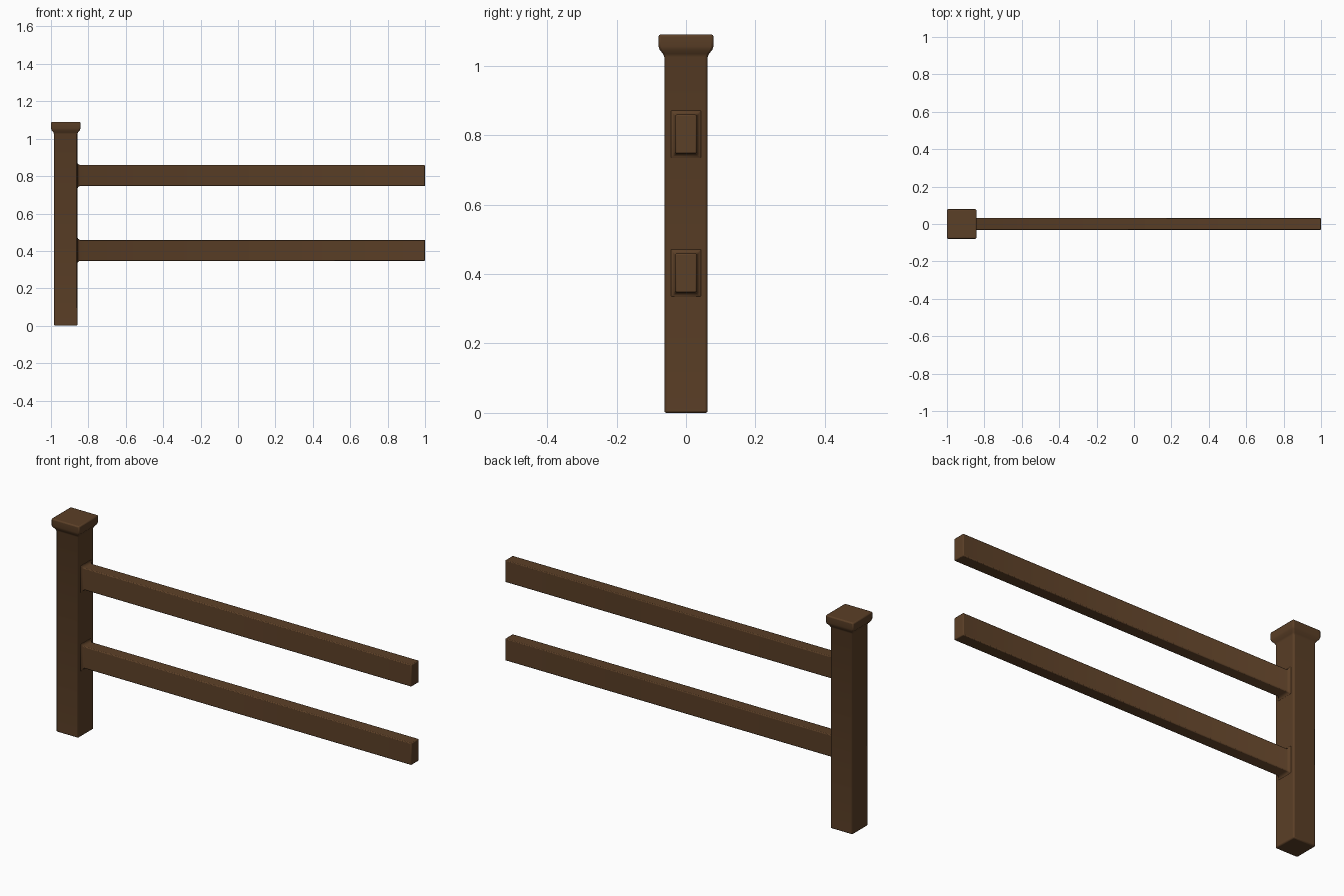
import bpy
import bmesh
import math
from mathutils import Matrix, Vector

cube = bpy.data.objects.get("Cube")
if cube:
    bpy.data.objects.remove(cube, do_unlink=True)

# Dark brown wood
wood = bpy.data.materials.new("dark_wood")
wood.use_nodes = True
colour = (0.105, 0.05, 0.02, 1)
wood.diffuse_color = colour
shader = wood.node_tree.nodes["Principled BSDF"]
shader.inputs["Base Color"].default_value = colour
shader.inputs["Roughness"].default_value = 0.8


def beam(name, rings, matrix, bevel):
    """Loft rectangular rings (half width, half depth, height) into a closed beam."""
    bm = bmesh.new()
    loops = [[bm.verts.new((sx * w, sy * d, h))
              for sx, sy in ((-1, -1), (1, -1), (1, 1), (-1, 1))]
             for w, d, h in rings]
    for low, high in zip(loops, loops[1:]):
        for i in range(4):
            j = (i + 1) % 4
            bm.faces.new((low[i], low[j], high[j], high[i]))
    bm.faces.new(loops[0][::-1])
    bm.faces.new(loops[-1])
    bm.transform(matrix)
    bmesh.ops.recalc_face_normals(bm, faces=bm.faces)
    mesh = bpy.data.meshes.new(name)
    bm.to_mesh(mesh)
    bm.free()
    mesh.materials.append(wood)
    obj = bpy.data.objects.new(name, mesh)
    bpy.context.collection.objects.link(obj)

    # Softened edges
    mod = obj.modifiers.new("soft_edges", "BEVEL")
    mod.width = bevel
    mod.segments = 2
    mod.limit_method = "ANGLE"
    mod.angle_limit = math.radians(50)
    bpy.ops.object.select_all(action="DESELECT")
    obj.select_set(True)
    bpy.context.view_layer.objects.active = obj
    bpy.ops.object.shade_smooth_by_angle(angle=math.radians(35))
    return obj


# Square post with a flared cap
post_x = -0.921
post_profile = [(0.0625, 0), (0.0625, 1.025), (0.066, 1.034),
                (0.076, 1.046), (0.079, 1.056), (0.079, 1.09)]
beam("post", [(w, w, z) for w, z in post_profile],
     Matrix.Translation((post_x, 0, 0)), 0.006)

# Rails running to the left, flaring where they meet the post
rail_w, rail_h = 0.031, 0.056
flare = [(0.014, -0.87), (0.014, -0.859), (0.006, -0.855), (0, -0.846), (0, 1.0)]
rail_rings = [(rail_w + f, rail_h + f, x) for f, x in flare]
for name, z in (("lower_rail", 0.403), ("upper_rail", 0.803)):
    along_x = Matrix((Vector((0, 0, 1, 0)), Vector((1, 0, 0, 0)),
                      Vector((0, 1, 0, z)), Vector((0, 0, 0, 1))))
    beam(name, rail_rings, along_x, 0.004)
